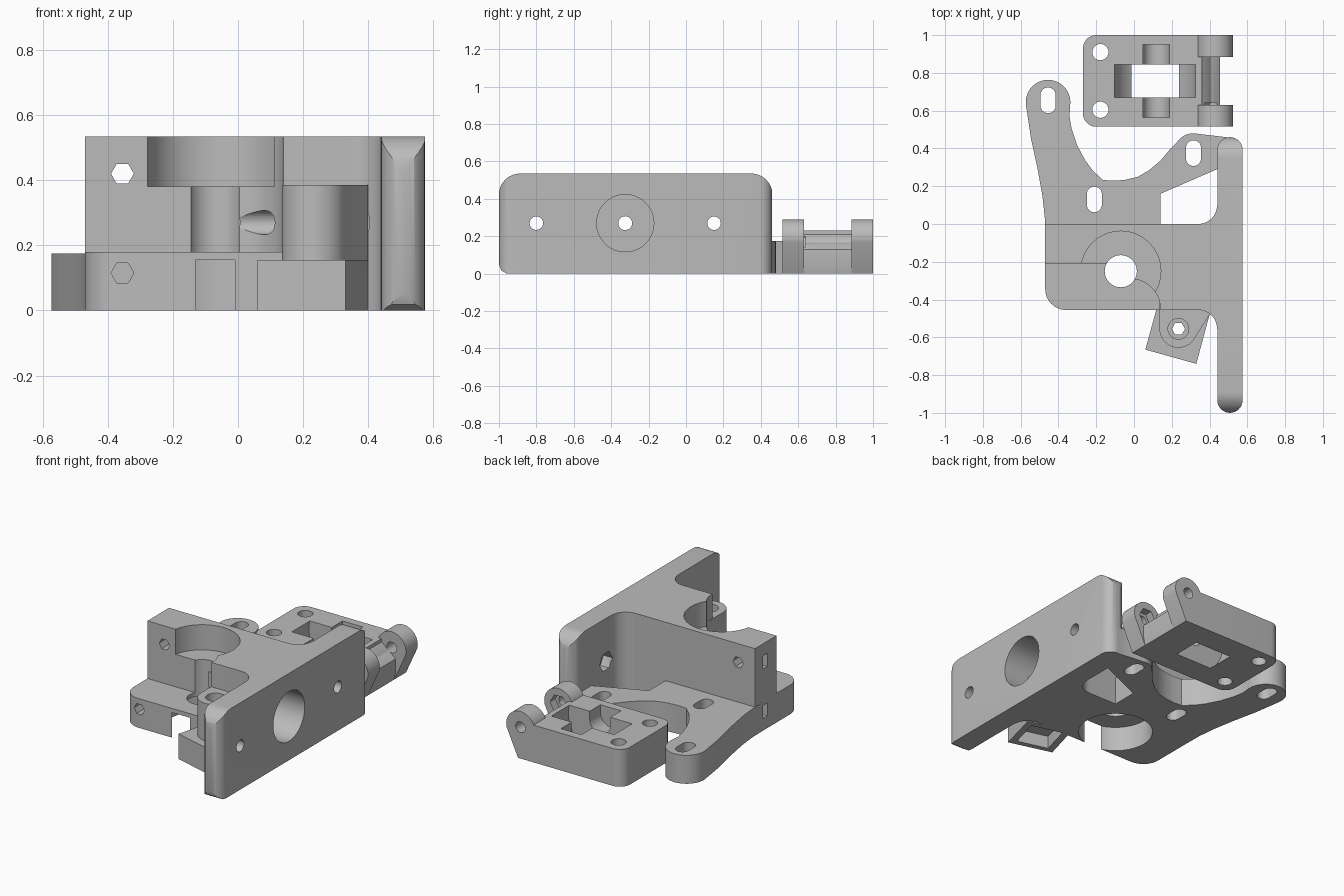
import bpy, bmesh
from math import sin, cos, radians

cube = bpy.data.objects.get("Cube")
if cube:
    bpy.data.objects.remove(cube, do_unlink=True)

grey = bpy.data.materials.new("plain grey")
grey.use_nodes = True
grey.diffuse_color = (0.5, 0.5, 0.5, 1)
grey.node_tree.nodes["Principled BSDF"].inputs["Base Color"].default_value = (0.5, 0.5, 0.5, 1)


def arc(cx, cy, r, a0, a1, n=12):
    return [(cx + r * cos(radians(a0 + (a1 - a0) * i / n)),
             cy + r * sin(radians(a0 + (a1 - a0) * i / n))) for i in range(n + 1)]


def circle(cx, cy, r, n=48, start=0):
    return arc(cx, cy, r, start, start + 360, n)[:-1]


def rect(x0, x1, y0, y1):
    return [(x0, y0), (x1, y0), (x1, y1), (x0, y1)]


def slot(cx, cy, r, half):
    return arc(cx, cy + half, r, 0, 180) + arc(cx, cy - half, r, 180, 360)


def prism(name, pts, axis, lo, hi):
    """Extrude a profile along an axis: z takes (x, y), y takes (x, z), x takes (y, z)."""
    place = {"z": lambda a, b, t: (a, b, t),
             "y": lambda a, b, t: (a, t, b),
             "x": lambda a, b, t: (t, a, b)}[axis]
    bm = bmesh.new()
    low = [bm.verts.new(place(a, b, lo)) for a, b in pts]
    top = [bm.verts.new(place(a, b, hi)) for a, b in pts]
    bm.faces.new(low)
    bm.faces.new(top)
    for i in range(len(pts)):
        j = (i + 1) % len(pts)
        bm.faces.new((low[i], low[j], top[j], top[i]))
    bmesh.ops.recalc_face_normals(bm, faces=bm.faces)
    mesh = bpy.data.meshes.new(name)
    bm.to_mesh(mesh)
    bm.free()
    mesh.materials.append(grey)
    obj = bpy.data.objects.new(name, mesh)
    bpy.context.collection.objects.link(obj)
    return obj


def combine(obj, other, operation):
    mod = obj.modifiers.new(operation.title(), "BOOLEAN")
    mod.operation = operation
    mod.solver = "EXACT"
    mod.object = other
    bpy.context.view_layer.objects.active = obj
    bpy.ops.object.modifier_apply(modifier=mod.name)
    bpy.data.objects.remove(other, do_unlink=True)


def cut(obj, pts, axis, lo, hi):
    combine(obj, prism("cutter", pts, axis, lo, hi), "DIFFERENCE")


def add(obj, pts, axis, lo, hi):
    combine(obj, prism("addition", pts, axis, lo, hi), "UNION")


def finish(obj):
    bpy.ops.object.select_all(action="DESELECT")
    obj.select_set(True)
    bpy.context.view_layer.objects.active = obj
    bpy.ops.object.shade_smooth_by_angle(angle=radians(30))


TOP = 0.535

# Mounting flange with ears, slots and a window
outline = [(-0.47, -0.1), (0.5, -0.1), (0.5, 0.458), (0.42, 0.468)]
outline += arc(0.315, 0.375, 0.105, 75, 145, 8)
outline += [(0.19, 0.395), (0.14, 0.335), (0.08, 0.285), (0.02, 0.25), (-0.05, 0.233),
            (-0.11, 0.229), (-0.165, 0.233), (-0.22, 0.285), (-0.26, 0.34),
            (-0.3, 0.415), (-0.33, 0.505), (-0.342, 0.57)]
outline += arc(-0.455, 0.645, 0.118, -5, 185, 24)
outline += [(-0.545, 0.45), (-0.512, 0.3), (-0.485, 0.15), (-0.472, 0.03)]
body = prism("extruder_body", outline, "z", 0, 0.175)
cut(body, [(0.14, -0.05), (0.47, -0.05), (0.47, 0.303), (0.14, 0.16)], "z", -0.1, 0.3)
for x, y in ((-0.455, 0.655), (-0.21, 0.13), (0.315, 0.375)):
    cut(body, slot(x, y, 0.04, 0.028), "z", -0.1, 0.3)

# Main block, filleted where it meets the side plate
block = arc(-0.36, -0.345, 0.11, 180, 270) + arc(0.34, -0.555, 0.1, 90, 0)
block += [(0.5, -0.555), (0.5, 0.1)] + arc(0.34, 0.1, 0.1, 0, -90) + [(-0.47, 0)]
add(body, block, "z", 0, TOP)

# Step, roller clearance, bearing seats and bolt bore
cut(body, rect(-0.6, -0.02, -0.6, -0.21), "z", 0.18, 0.7)
cut(body, circle(-0.02, -0.45, 0.16), "z", 0.18, 0.7)
cut(body, circle(-0.07, -0.25, 0.212, 64), "z", 0.38, 0.7)
cut(body, circle(-0.07, -0.25, 0.214, 64), "z", -0.1, 0.155)
cut(body, circle(-0.07, -0.25, 0.085), "z", 0.1, 0.6)

# Hinge boss on a skewed foot
foot = [(0.06, -0.665), (0.33, -0.74), (0.4, -0.48), (0.13, -0.41)]
add(body, foot, "z", 0, 0.155)
boss = arc(0.235, -0.555, 0.1, 180, 335, 20) + [(0.4, -0.48), (0.4, -0.4), (0.135, -0.4)]
add(body, boss, "z", 0.13, 0.385)
cut(body, circle(0.23, -0.575, 0.14, 4, 30), "z", -0.1, 0.08)
cut(body, circle(0.235, -0.555, 0.055, 32), "z", 0.31, 0.5)
cut(body, circle(0.235, -0.555, 0.035, 6), "z", 0.05, 0.4)

# Side plate: rounded both in plan and in elevation
plate = prism("side_plate", slot(0.508, -0.27, 0.067, 0.663), "z", 0, TOP)
side = [(-0.96, 0), (0.6, 0)]
side = [(-0.96, 0), (0.465, 0)] + arc(0.35, TOP - 0.112, 0.112, 0, 90)
side += arc(-0.888, TOP - 0.112, 0.112, 90, 180) + [(-1.0, 0.05), (-0.988, 0.018)]
combine(plate, prism("plate_side", side, "x", 0.3, 0.7), "INTERSECT")
combine(body, plate, "UNION")

# Plate holes and the filament path
for y in (-0.8, 0.15):
    cut(body, circle(y, 0.27, 0.036, 32), "x", 0.3, 0.7)
cut(body, circle(0.15, 0.27, 0.06, 6), "x", 0.3, 0.5)
cut(body, circle(-0.325, 0.27, 0.153), "x", 0.36, 0.7)
cut(body, circle(-0.325, 0.27, 0.037, 32), "x", -0.1, 0.5)

# Clamp screw holes with nut pockets in the side
for z, back in ((0.42, 0.1), (0.115, -0.03)):
    cut(body, circle(-0.355, z, 0.035, 6), "y", -0.6, back)
    cut(body, rect(-0.6, -0.3, z - 0.04, z + 0.04), "y", -0.12, -0.08)
finish(body)

# Idler: rounded base, sloped middle and two hinge lugs
base = arc(-0.2, 0.585, 0.07, 180, 270) + [(0.36, 0.515), (0.36, 1.0)]
base += arc(-0.2, 0.93, 0.07, 90, 180)
idler = prism("idler_arm", base, "z", 0, 0.23)
middle = [(0.2, 0), (0.445, 0), (0.455, 0.05), (0.455, 0.13), (0.335, 0.23), (0.2, 0.23)]
add(idler, middle, "y", 0.6, 0.9)
lug = [(0.2, 0), (0.445, 0)] + arc(0.428, 0.193, 0.097, -15, 180, 24) + [(0.2, 0.193)]
for lo, hi in ((0.515, 0.63), (0.885, 1.0)):
    add(idler, lug, "y", lo, hi)

# Roller pocket, axle cradle and hinge hole
cut(idler, circle(0.112, 0.18, 0.22, 64), "y", 0.67, 0.845)
cut(idler, arc(0.117, 0.18, 0.07, 180, 360, 20) + [(0.187, 0.4), (0.047, 0.4)], "y", 0.565, 0.95)
cut(idler, circle(0.428, 0.193, 0.033, 32), "y", 0.4, 1.1)
cut(idler, circle(0.428, 0.193, 0.058, 6), "y", 0.58, 0.64)
for y in (0.91, 0.605):
    cut(idler, circle(-0.178, y, 0.043, 32), "z", -0.1, 0.4)
finish(idler)
